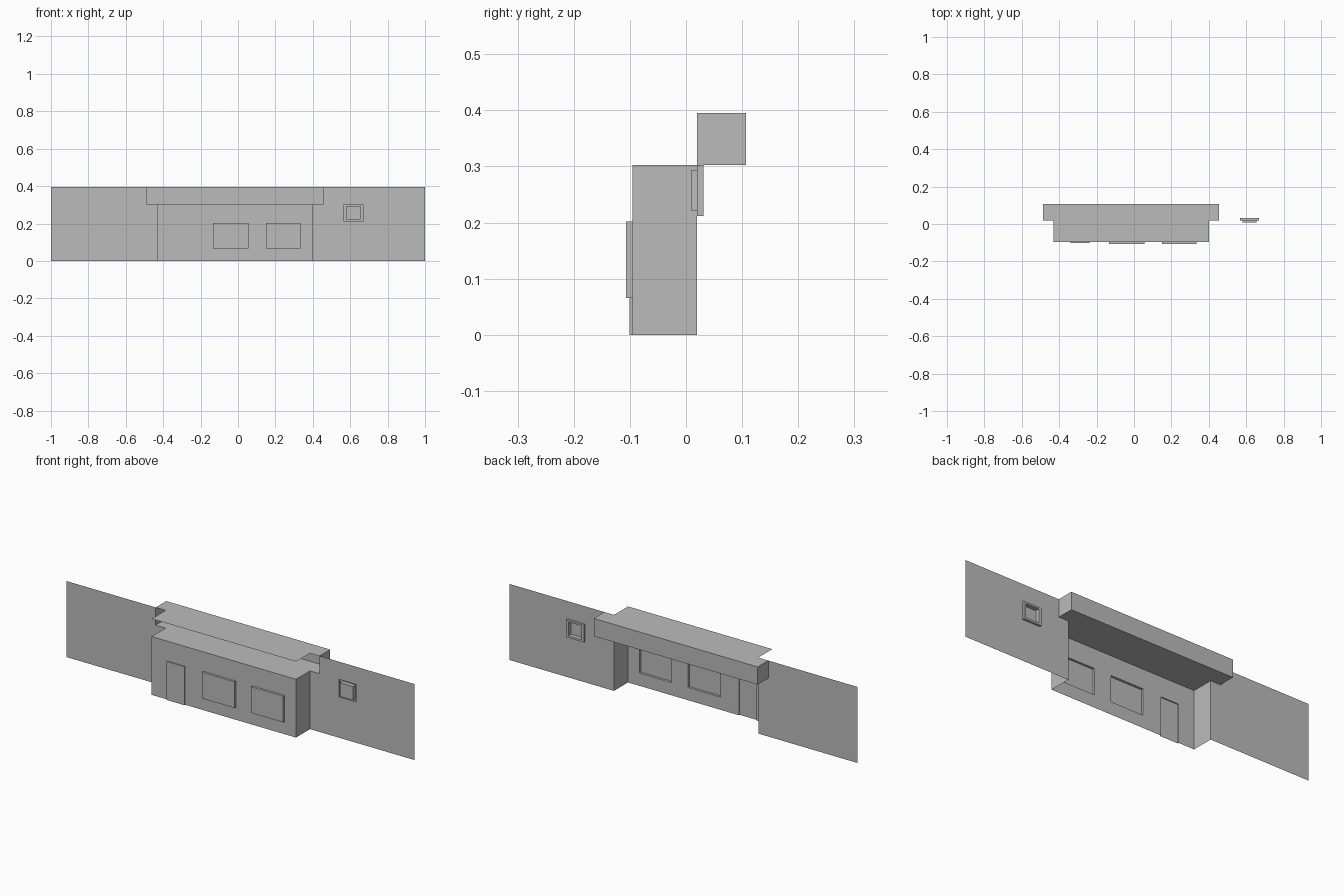
import bpy
import bmesh

old = bpy.data.objects.get("Cube")
if old:
    bpy.data.objects.remove(old, do_unlink=True)

GREY = (0.5, 0.5, 0.5, 1.0)
mat = bpy.data.materials.new("plain_grey")
mat.use_nodes = True
mat.diffuse_color = GREY
bsdf = next(n for n in mat.node_tree.nodes if n.type == "BSDF_PRINCIPLED")
bsdf.inputs["Base Color"].default_value = GREY
bsdf.inputs["Roughness"].default_value = 0.8


def finish(name, bm):
    """Weld a part and add it to the scene."""
    bmesh.ops.remove_doubles(bm, verts=bm.verts, dist=0.0001)
    mesh = bpy.data.meshes.new(name)
    bm.to_mesh(mesh)
    bm.free()
    mesh.materials.append(mat)
    obj = bpy.data.objects.new(name, mesh)
    bpy.context.collection.objects.link(obj)
    return obj


def quad(bm, *corners):
    bm.faces.new([bm.verts.new(c) for c in corners])


def pierced_wall(bm, outline, y, holes):
    """Upright sheet facing the front, with rectangular openings."""
    rects = [outline] + holes
    xs = sorted({v for r in rects for v in r[:2]})
    zs = sorted({v for r in rects for v in r[2:]})
    for a, b in zip(xs, xs[1:]):
        for c, d in zip(zs, zs[1:]):
            mx, mz = (a + b) / 2, (c + d) / 2
            if any(h[0] < mx < h[1] and h[2] < mz < h[3] for h in holes):
                continue
            quad(bm, (a, y, c), (b, y, c), (b, y, d), (a, y, d))
    # Merge the cells back into clean flat faces
    bmesh.ops.remove_doubles(bm, verts=bm.verts, dist=0.0001)


def rim(bm, rect, y0, y1, bottom=True):
    """Side faces joining a rectangle at y0 to the same one at y1."""
    a, b, c, d = rect
    ring = [(a, c), (a, d), (b, d), (b, c)]
    pairs = list(zip(ring, ring[1:]))
    if bottom:
        pairs.append((ring[-1], ring[0]))
    for (xa, za), (xb, zb) in pairs:
        quad(bm, (xa, y0, za), (xb, y0, zb), (xb, y1, zb), (xa, y1, za))


def pushed_panel(name, rect, y0, y1, bottom=True):
    """Hollow panel pushed out of a wall."""
    bm = bmesh.new()
    rim(bm, rect, y0, y1, bottom)
    pierced_wall(bm, rect, y1, [])
    return finish(name, bm)


WALL_Y, FRONT_Y = 0.02, -0.095
TOP, EAVE = 0.395, 0.303
wall = (-1.0, 1.0, 0.0, TOP)
building = (-0.43, 0.40, 0.0, EAVE)
parapet = (-0.487, 0.455, EAVE, TOP)
vent_outer = (0.566, 0.668, 0.212, EAVE)
vent_inner = (0.58, 0.655, 0.222, 0.294)
door = (-0.34, -0.237, 0.0, 0.20)
windows = {"centre_window": (-0.133, 0.055, 0.066, 0.202),
           "side_window": (0.15, 0.335, 0.066, 0.202)}

# Long boundary wall
bm = bmesh.new()
pierced_wall(bm, wall, WALL_Y, [building, parapet, vent_outer])
finish("long_wall", bm)

# Projecting hollow building front, open at the back and below
bm = bmesh.new()
rim(bm, building, WALL_Y, FRONT_Y, bottom=False)
pierced_wall(bm, building, FRONT_Y, [door] + list(windows.values()))
finish("building_front", bm)

# Door and windows
pushed_panel("door", door, FRONT_Y, -0.101, bottom=False)
for name, rect in windows.items():
    pushed_panel(name, rect, FRONT_Y, -0.107)

# Upper recess pushed out behind the wall
pushed_panel("upper_recess", parapet, WALL_Y, 0.107)

# Thin flat canopy over the building
bm = bmesh.new()
x0, x1 = building[:2]
quad(bm, (x0, FRONT_Y, TOP), (x1, FRONT_Y, TOP),
     (x1, WALL_Y, TOP), (x0, WALL_Y, TOP))
finish("canopy", bm)

# Small wall opening: frame set back, inner panel brought forward
bm = bmesh.new()
rim(bm, vent_outer, WALL_Y, 0.031)
pierced_wall(bm, vent_outer, 0.031, [vent_inner])
finish("vent_frame", bm)
pushed_panel("vent_panel", vent_inner, 0.031, 0.009)
